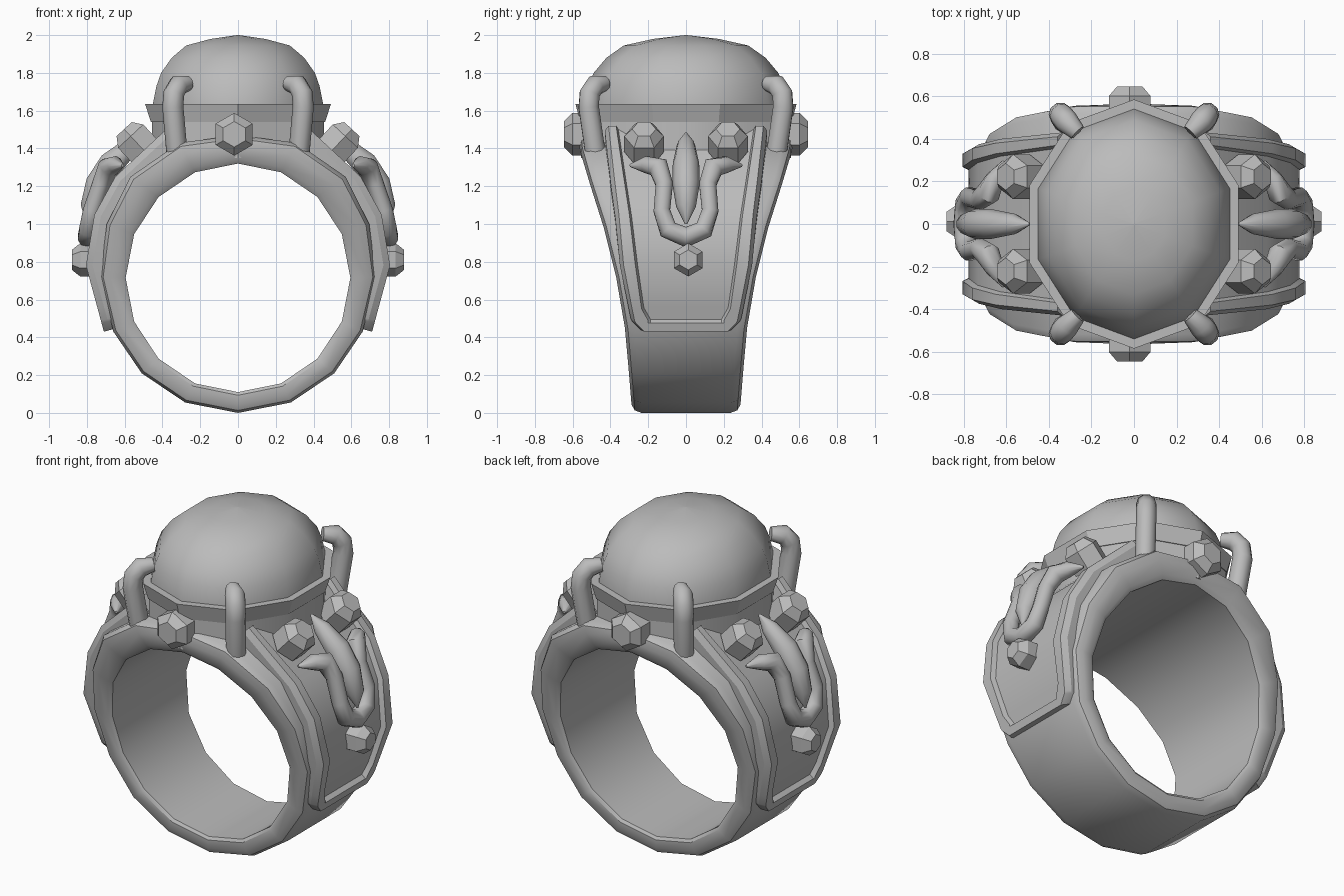
import bpy, bmesh, math
from mathutils import Vector

cube = bpy.data.objects.get("Cube")
if cube:
    bpy.data.objects.remove(cube, do_unlink=True)

metal = bpy.data.materials.new("grey metal")
metal.use_nodes = True
GREY = (0.5, 0.5, 0.5, 1)
metal.diffuse_color = GREY
metal.node_tree.nodes["Principled BSDF"].inputs["Base Color"].default_value = GREY


def loft(name, rings, closed=False, mirror="", angle=35):
    """Skin a list of point rings; cap the ends unless closed."""
    bm = bmesh.new()
    loops = [[bm.verts.new(p) for p in ring] for ring in rings]
    n = len(loops[0])
    pairs = list(zip(loops, loops[1:]))
    if closed:
        pairs.append((loops[-1], loops[0]))
    else:
        bm.faces.new(loops[0])
        bm.faces.new(loops[-1])
    for a, b in pairs:
        for i in range(n):
            j = (i + 1) % n
            bm.faces.new((a[i], a[j], b[j], b[i]))
    bmesh.ops.recalc_face_normals(bm, faces=bm.faces[:])
    mesh = bpy.data.meshes.new(name)
    bm.to_mesh(mesh)
    bm.free()
    mesh.materials.append(metal)
    obj = bpy.data.objects.new(name, mesh)
    bpy.context.collection.objects.link(obj)
    bpy.ops.object.select_all(action="DESELECT")
    obj.select_set(True)
    bpy.context.view_layer.objects.active = obj
    bpy.ops.object.shade_smooth_by_angle(angle=math.radians(angle))
    if mirror:
        mod = obj.modifiers.new("Mirror", "MIRROR")
        mod.use_axis = ["x" in mirror, "y" in mirror, False]
        mod.use_mirror_merge = False
    return obj


def interp(table, t):
    """Piecewise linear lookup in (t, value) pairs."""
    for (t0, v0), (t1, v1) in zip(table, table[1:]):
        if t <= t1:
            return v0 + (v1 - v0) * max(0, t - t0) / (t1 - t0)
    return table[-1][1]


def tube(name, path, radii, ref, mirror, sides=10):
    """Round sweep along a path lying roughly square to ref."""
    pts, ref, rings = [Vector(p) for p in path], Vector(ref), []
    for i, p in enumerate(pts):
        t = (pts[min(i + 1, len(pts) - 1)] - pts[max(i - 1, 0)]).normalized()
        u = (ref - t * ref.dot(t)).normalized()
        v = t.cross(u)
        rings.append([p + radii[i] * (u * math.cos(a) + v * math.sin(a))
                      for a in (k * math.tau / sides for k in range(sides))])
    return loft(name, rings, mirror=mirror, angle=50)


def bolt(name, base, axis, radius, height, up, mirror):
    """Hexagonal head with a tapered crown."""
    base, n = Vector(base), Vector(axis).normalized()
    u = Vector(up)
    u = (u - n * u.dot(n)).normalized()
    v = n.cross(u)
    rings = []
    for h, s in ((-0.08, 1), (height * 0.4, 1), (height, 0.6)):
        rings.append([base + n * h + radius * s * (u * math.cos(a) + v * math.sin(a))
                      for a in (k * math.tau / 6 for k in range(6))])
    loft(name, rings, mirror=mirror, angle=20)


def oval(rx, ry, z):
    """Ten-sided oval with points at the front and back."""
    return [(rx * math.cos(a), ry * math.sin(a), z)
            for a in (math.pi / 2 + k * math.tau / 10 for k in range(10))]


# Band: sixteen stations, flaring in width towards the top
WIDTH = [(0, .285), (.43, .32), (.72, .37), (1, .44), (1.2, .505), (1.4, .565), (1.5, .57)]
OUTER = [(0, 0), (.28, .055), (.51, .21), (.66, .43), (.73, .72),
         (.695, 1), (.57, 1.25), (.31, 1.43), (0, 1.47)]
band = []
for k in range(16):
    a = k * math.tau / 16
    inner = Vector((.595 * math.sin(a), .715 - .605 * math.cos(a)))
    x, z = OUTER[min(k, 16 - k)]
    outer = Vector((x if k <= 8 else -x, z))
    half = []
    for f, inset in ((0, .015), (.15, .002), (.6, 0), (.88, .015), (1, .05)):
        p = inner.lerp(outer, f)
        half.append((p.x, interp(WIDTH, p.y) - inset, p.y))
    band.append(half + [(x, -y, z) for x, y, z in reversed(half)])
loft("ring_band", band, closed=True)

# Shoulder plates with a raised frame around a sunken panel
# (height, half width, panel half width, panel depth)
STATIONS = [(.43, .24, .19, 0), (.475, .285, .20, 0), (.488, .292, .20, .028),
            (.55, .305, .235, .028), (.78, .35, .268, .028), (1.05, .375, .30, .028),
            (1.25, .40, .33, .028), (1.52, .43, .37, .028)]
PROFILE = [(.43, .71), (.78, .805), (1.05, .76), (1.25, .65), (1.52, .36)]
plate = []
for z, wide, panel, depth in STATIONS:
    p = Vector((interp(PROFILE, z), z))
    lo, hi = max(z - .06, .43), min(z + .06, 1.52)
    t = Vector((interp(PROFILE, hi) - interp(PROFILE, lo), hi - lo)).normalized()
    n = Vector((t.y, -t.x))
    half = [(-.10, wide), (-.035, wide), (0, wide - .02),
            (0, panel), (-depth, panel - .012)]
    half += [(d, -w) for d, w in reversed(half)]
    plate.append([(p.x + n.x * d, w, p.y + n.y * d) for d, w in half])
loft("shoulder_plate", plate, mirror="x", angle=25)

# Stone setting
loft("setting_neck", [oval(.48, .555, 1.35), oval(.48, .555, 1.57)])
loft("setting_bezel", [oval(.485, .56, 1.54), oval(.517, .585, 1.635),
                       oval(.47, .54, 1.635)], angle=20)

# Domed stone
DOME = [(1.58, 1), (1.64, 1), (1.73, .96), (1.80, .905), (1.88, .78),
        (1.945, .61), (1.98, .32), (2.0, .01)]
loft("domed_stone", [oval(.473 * s, .54 * s, z) for z, s in DOME], angle=50)

# Four hooked prongs
tube("prong", [(.32, .475, 1.34), (.345, .515, 1.62), (.34, .51, 1.69),
               (.315, .48, 1.735), (.265, .43, 1.745)],
     [.056, .056, .056, .056, .04], (1, -.8, 0), "xy")

# Hex bolts
for side, label in ((-1, "front"), (1, "back")):
    bolt(label + "_bolt", (-.02, side * .57, 1.475), (0, side, 0), .113, .077, (0, 0, 1), "")
bolt("shoulder_bolt", (.545, .222, 1.44), (.68, 0, .73), .105, .085, (0, 1, 0), "xy")
bolt("side_bolt", (.805, .012, .81), (1, 0, 0), .088, .075, (0, 0, 1), "x")

# Looped ornament with pointed ends
arm = [(.61, .295, 1.31), (.65, .215, 1.315), (.685, .145, 1.30), (.725, .115, 1.21),
       (.775, .128, 1.07), (.79, .095, .97)]
arm_r = [.008, .045, .058, .048, .046, .052]
loop = arm + [(.795, 0, .93)] + [(x, -y, z) for x, y, z in reversed(arm)]
tube("loop_ornament", loop, arm_r + [.055] + arm_r[::-1], (1, 0, .4), "x")

# Central spindle inside the loop
tube("spindle", [(.49, 0, 1.48), (.56, 0, 1.42), (.67, 0, 1.32), (.74, 0, 1.21),
                 (.785, 0, 1.09), (.80, 0, 1.0)],
     [.006, .048, .07, .072, .052, .006], (0, 1, 0), "x")
